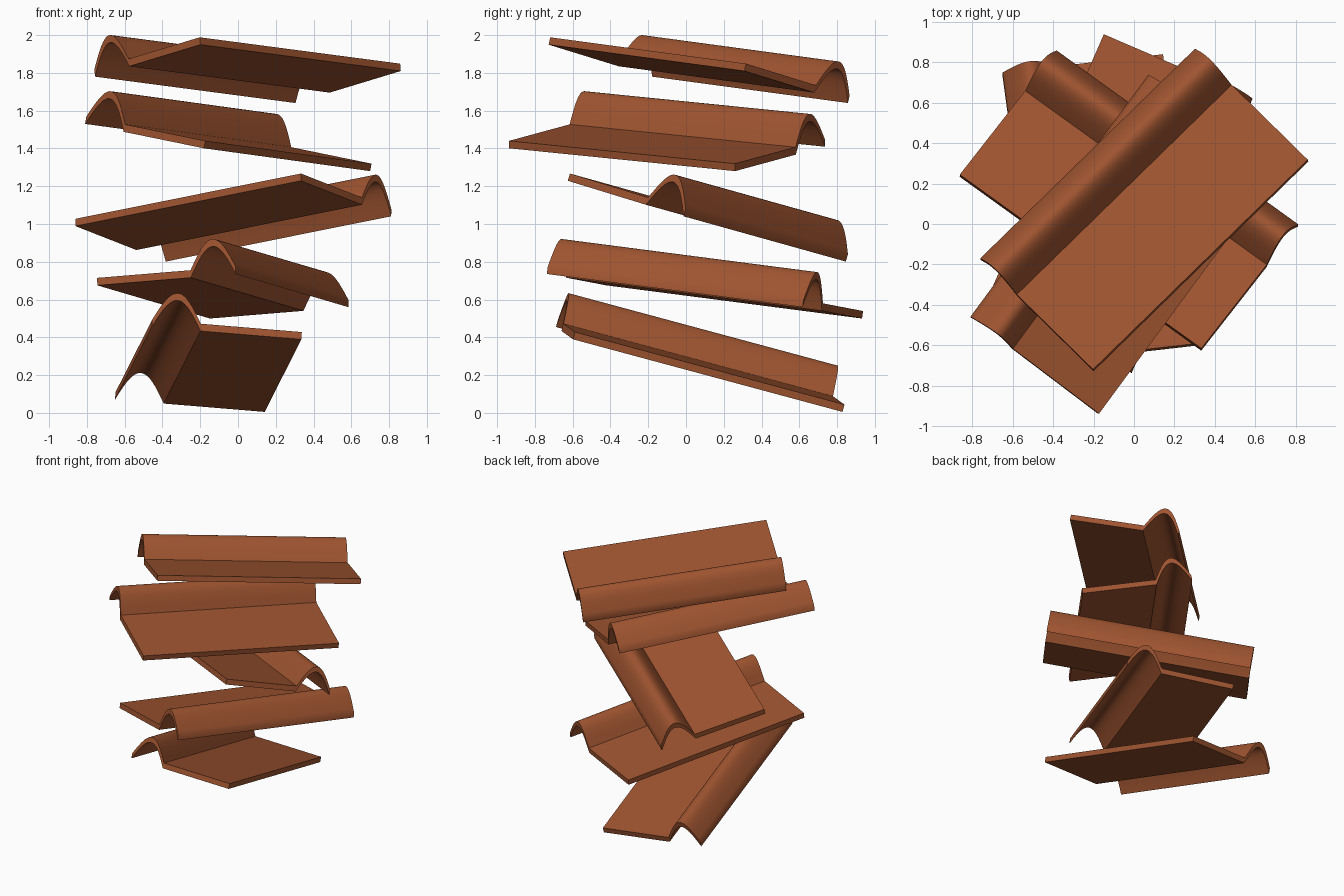
import bpy, bmesh, math
from mathutils import Matrix, Vector

cube = bpy.data.objects.get("Cube")
if cube:
    bpy.data.objects.remove(cube, do_unlink=True)

# Terracotta clay
clay = bpy.data.materials.new("terracotta")
clay.use_nodes = True
colour = (0.35, 0.09, 0.03, 1)
clay.diffuse_color = colour
clay.node_tree.nodes["Principled BSDF"].inputs["Base Color"].default_value = colour

LENGTH, WIDTH, ROLL, RISE, THICK = 1.49, 0.80, 0.26, 0.157, 0.04
STEPS = 20


def tile_mesh():
    """One roof tile: arched roll on one side, flat pan on the other."""
    under = [(ROLL * i / STEPS, RISE * math.sin(math.pi * i / STEPS)) for i in range(STEPS + 1)]
    under.append((WIDTH, 0))
    bm = bmesh.new()
    rings = []
    for y in (-LENGTH / 2, LENGTH / 2):
        low = [bm.verts.new((x - WIDTH / 2, y, z)) for x, z in under]
        high = [bm.verts.new((x - WIDTH / 2, y, z + THICK)) for x, z in under]
        rings.append((low, high))
    (l0, h0), (l1, h1) = rings
    for i in range(len(under) - 1):
        j = i + 1
        bm.faces.new((l0[i], l0[j], l1[j], l1[i]))   # underside
        bm.faces.new((h0[i], h0[j], h1[j], h1[i]))   # top
        bm.faces.new((l0[i], l0[j], h0[j], h0[i]))   # end edges
        bm.faces.new((l1[i], l1[j], h1[j], h1[i]))
    for i in (0, -1):                                # long side edges
        bm.faces.new((l0[i], l1[i], h1[i], h0[i]))
    bmesh.ops.recalc_face_normals(bm, faces=bm.faces)
    mesh = bpy.data.meshes.new("roof_tile")
    bm.to_mesh(mesh)
    bm.free()
    mesh.materials.append(clay)
    return mesh


def place_tile(name, lip, across, along):
    """Put a tile with its lip corner, width direction and length direction."""
    lip, across, along = Vector(lip), Vector(across), Vector(along)
    centre = lip + (across + along) / 2
    y = along.normalized()
    x = (across - across.project(y)).normalized()
    if x.cross(y).z < 0:
        y = -y
    turn = Matrix((x, y, x.cross(y))).transposed().to_4x4()
    tile = bpy.data.objects.new(name, tile_mesh())
    bpy.context.collection.objects.link(tile)
    tile.matrix_world = Matrix.Translation(centre) @ turn
    bpy.ops.object.select_all(action="DESELECT")
    tile.select_set(True)
    bpy.context.view_layer.objects.active = tile
    bpy.ops.object.shade_smooth_by_angle(angle=math.radians(30))


# Loose stack of five tiles, bottom to top
place_tile("bottom_tile", (-0.65, 0.74, 0.07), (0.79, 0.09, -0.065), (0.195, -1.43, 0.385))
place_tile("second_tile", (-0.015, -0.735, 0.735), (-0.725, 0.315, -0.06), (0.595, 1.35, -0.175))
place_tile("middle_tile", (0.81, -0.01, 1.04), (-0.475, -0.62, 0.19), (-1.195, 0.86, -0.24))
place_tile("fourth_tile", (-0.81, -0.46, 1.53), (0.635, -0.47, -0.13), (0.875, 1.19, -0.12))
place_tile("top_tile", (-0.76, -0.18, 1.78), (0.56, -0.55, 0.17), (1.065, 1.04, -0.14))
